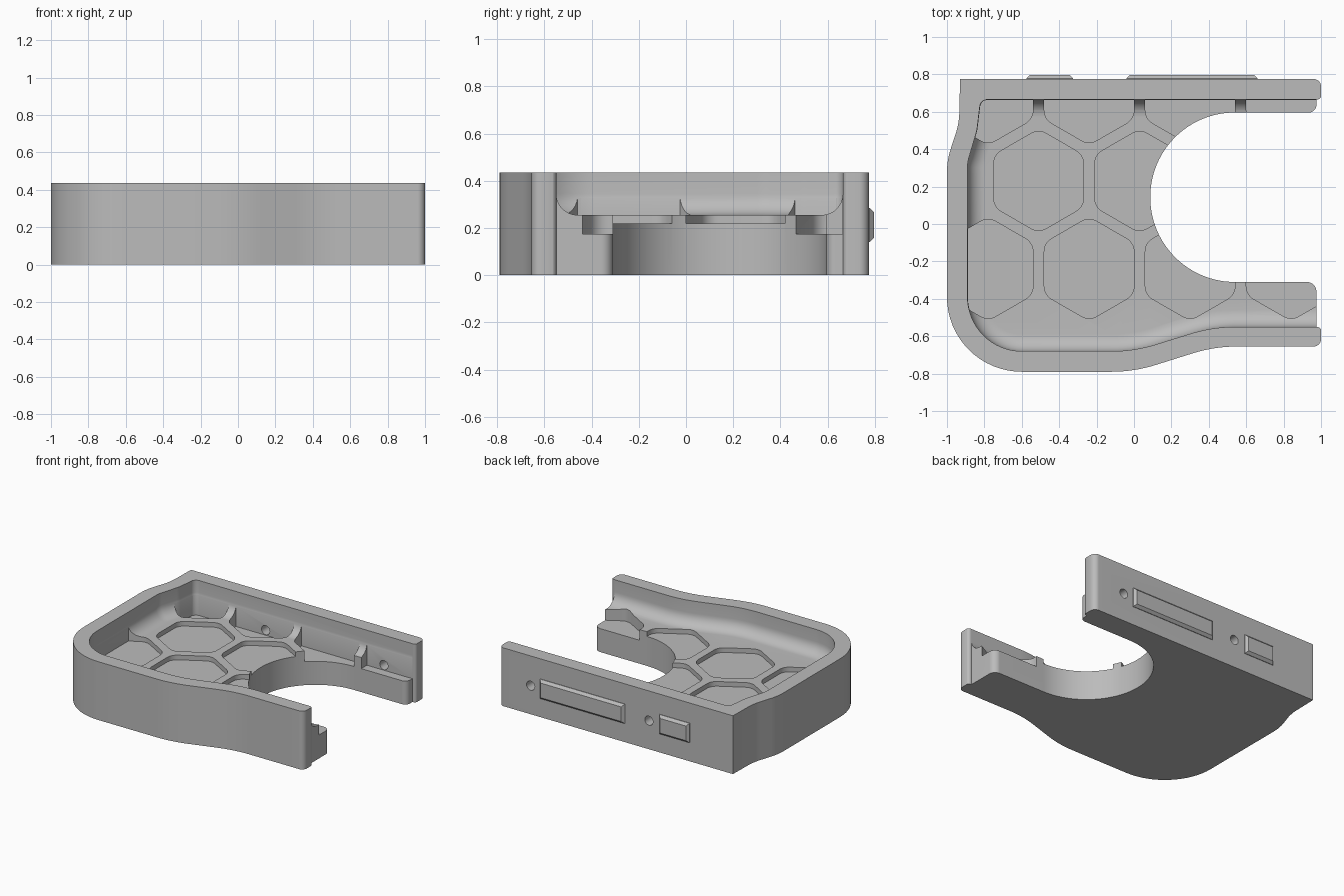
import bpy, bmesh, math
from mathutils import Vector, Matrix

if "Cube" in bpy.data.objects:
    bpy.data.objects.remove(bpy.data.objects["Cube"])

grey = bpy.data.materials.new("plain grey")
grey.use_nodes = True
COLOUR = (0.5, 0.5, 0.5, 1)
grey.diffuse_color = COLOUR
for node in grey.node_tree.nodes:
    if node.type == 'BSDF_PRINCIPLED':
        node.inputs["Base Color"].default_value = COLOUR

HEIGHT, FLOOR, FILLET = 0.435, 0.255, 0.09


def rounded(corners, inset=0.0, steps=16):
    """Counter-clockwise (x, y, radius) corners -> inset outline with arcs."""
    out, n = [], len(corners)
    for i, (x, y, r) in enumerate(corners):
        p = Vector((x, y))
        e1 = (p - Vector(corners[i - 1][:2])).normalized()
        e2 = (Vector(corners[(i + 1) % n][:2]) - p).normalized()
        n1, n2 = Vector((-e1.y, e1.x)), Vector((-e2.y, e2.x))
        mitre = (n1 + n2) / (1 + n1.dot(n2))
        p = p + mitre * inset
        if r == 0:
            out.append(p)
            continue
        turn = math.atan2(e1.x * e2.y - e1.y * e2.x, e1.dot(e2))
        sign = 1 if turn > 0 else -1
        r = max(r - sign * inset, 0.002)
        centre = p + mitre * r * sign
        for k in range(steps + 1):
            spoke = -n1 * r * sign
            spoke.rotate(Matrix.Rotation(turn * k / steps, 2))
            out.append(centre + spoke)
    return out


def add_stack(bm, layers):
    """Skin matching (outline, z) layers into a closed solid."""
    rings = [[bm.verts.new((p.x, p.y, z)) for p in outline] for outline, z in layers]
    for a, b in zip(rings, rings[1:]):
        for i in range(len(a)):
            j = (i + 1) % len(a)
            bm.faces.new((a[i], a[j], b[j], b[i]))
    bm.faces.new(rings[0][::-1])
    bm.faces.new(rings[-1])


def solid(name, *stacks):
    bm = bmesh.new()
    for layers in stacks:
        add_stack(bm, layers)
    bmesh.ops.recalc_face_normals(bm, faces=bm.faces)
    mesh = bpy.data.meshes.new(name)
    bm.to_mesh(mesh)
    bm.free()
    mesh.materials.append(grey)
    obj = bpy.data.objects.new(name, mesh)
    bpy.context.collection.objects.link(obj)
    return obj


def boolean(obj, cutter, operation='DIFFERENCE'):
    cutter.hide_render = True
    mod = obj.modifiers.new("cut", 'BOOLEAN')
    mod.operation, mod.object, mod.solver = operation, cutter, 'EXACT'
    bpy.context.view_layer.objects.active = obj
    bpy.ops.object.modifier_apply(modifier=mod.name)
    bpy.data.objects.remove(cutter)


# Outline corners: x, y, corner radius
outer = [(-1, 0.34, 0.4), (-1, -0.79, 0.4), (0, -0.79, 0.8), (0.43, -0.655, 0.8),
         (1, -0.655, 0.04), (1, 0.775, 0.04), (-0.93, 0.775, 0), (-0.935, 0.54, 0.4)]
inner = [(-0.89, 0.33, 0.2), (-0.89, -0.68, 0.29), (0, -0.68, 0.8), (0.42, -0.55, 0.8),
         (1.3, -0.55, 0), (1.3, 0.665, 0), (-0.82, 0.665, 0.04), (-0.84, 0.5, 0.2)]
mouth = [(1.2, -0.62, 0), (1.2, 0.73, 0), (1.002, 0.73, 0), (1.002, 0.665, 0.025),
         (0.975, 0.665, 0), (0.975, 0.596, 0.04), (0.087, 0.596, 0.452),
         (0.087, -0.31, 0.452), (0.975, -0.31, 0.05), (0.975, -0.55, 0),
         (1.002, -0.55, 0.025), (1.002, -0.62, 0)]

tray = solid("tray", [(rounded(outer), 0), (rounded(outer), HEIGHT)])

# Cavity with a rounded junction between floor and wall
layers = []
for k in range(8, -1, -1):
    t = math.radians(90) * k / 8
    layers.append((rounded(inner, FILLET * (1 - math.cos(t))),
                   FLOOR + FILLET * (1 - math.sin(t))))
layers.append((rounded(inner), 0.6))
boolean(tray, solid("cavity_cutter", layers))

# Honeycomb pockets in the floor, kept inside the walls
PITCH, APOTHEM = 0.54, 0.24


def pocket(x, y, bottom):
    radius = APOTHEM / math.cos(math.radians(30))
    hexagon = [(x + radius * math.cos(math.radians(30 + 60 * k)),
                y + radius * math.sin(math.radians(30 + 60 * k)), 0.08) for k in range(6)]
    outline = rounded(hexagon, steps=6)
    return [(outline, bottom), (outline, 0.55)]


pockets = [pocket(x, 0.23, 0.22) for x in (-0.51, 0.03)]
for i in range(4):
    x = -0.78 + PITCH * i
    pockets.append(pocket(x, 0.70, 0.175))
    pockets.append(pocket(x, -0.24, 0.175 if i == 3 else 0.22))
pocket_cutter = solid("pocket_cutter", *pockets)
limit = rounded(inner, 0.002)
boolean(pocket_cutter, solid("pocket_limit", [(limit, 0.1), (limit, 0.6)]), 'INTERSECT')
boolean(tray, pocket_cutter)

# Round mouth open to one side
opening = rounded(mouth, steps=24)
boolean(tray, solid("mouth_cutter", [(opening, -0.1), (opening, 0.7)]))

# Round holes through the back wall
for x in (-0.236, 0.74):
    bpy.ops.mesh.primitive_cylinder_add(vertices=32, radius=0.034, depth=0.3,
                                        location=(x, 0.73, 0.213),
                                        rotation=(math.radians(90), 0, 0))
    boolean(tray, bpy.context.object)

# Chamfered bars on the back wall
bars = []
for name, x0, x1 in (("short_back_bar", -0.575, -0.325), ("long_back_bar", -0.04, 0.66)):
    rect = [(x0, -0.285, 0), (x1, -0.285, 0), (x1, -0.14, 0), (x0, -0.14, 0)]
    bar = solid(name, [(rounded(rect), 0.77), (rounded(rect), 0.779),
                       (rounded(rect, 0.018), 0.797)])
    bar.data.transform(Matrix.Rotation(math.radians(-90), 4, 'X'))
    bars.append(bar)

# Smooth curved walls, crisp edges
bpy.ops.object.select_all(action='DESELECT')
for obj in [tray] + bars:
    obj.select_set(True)
bpy.context.view_layer.objects.active = tray
bpy.ops.object.shade_smooth_by_angle(angle=math.radians(25))
